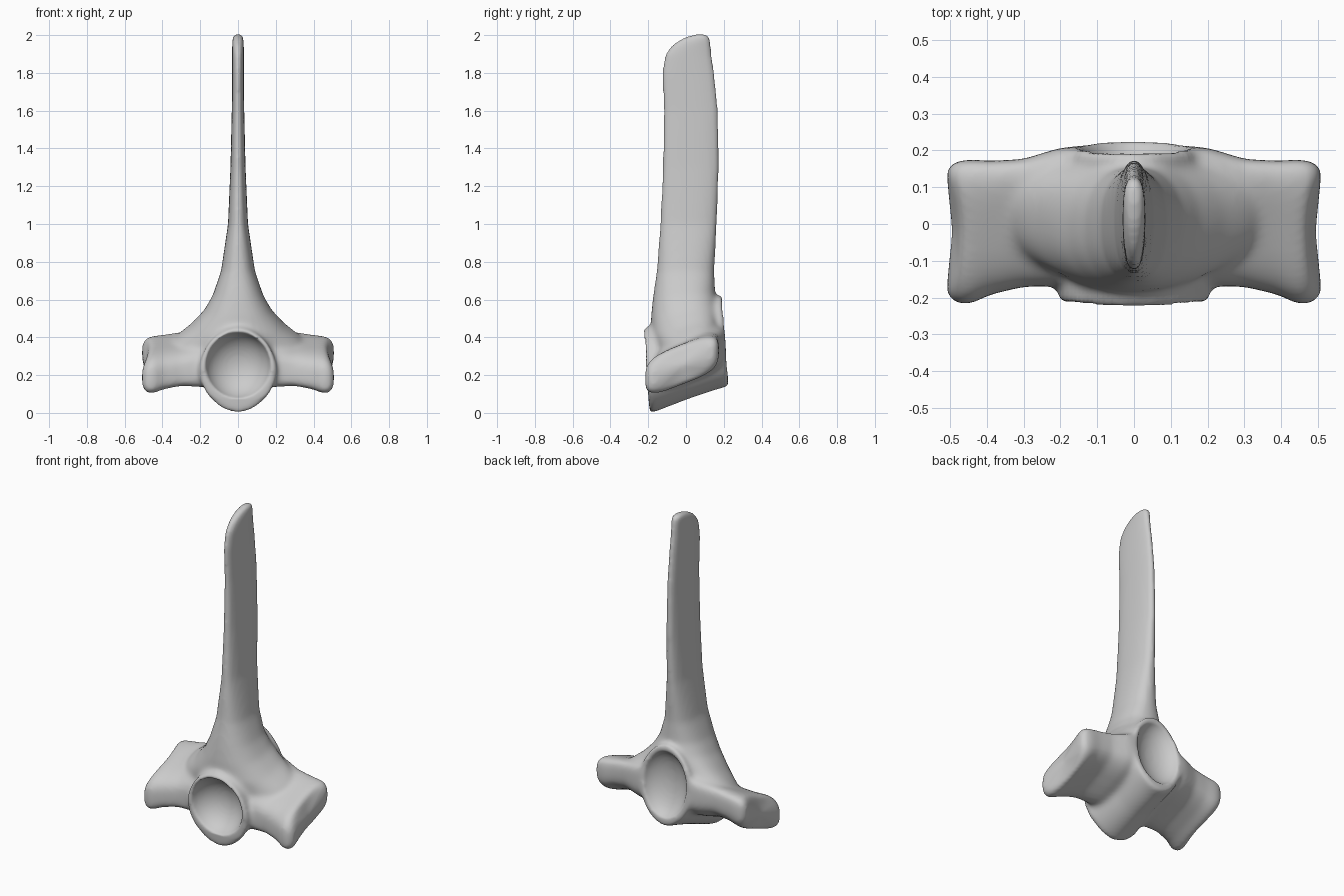
import bpy, bmesh
from math import cos, sin, pi
from mathutils import Vector

if "Cube" in bpy.data.objects:
    bpy.data.objects.remove(bpy.data.objects["Cube"])

bone = bpy.data.materials.new("bone grey")
bone.use_nodes = True
colour = (0.6, 0.6, 0.6, 1)
bone.diffuse_color = colour
bone.node_tree.nodes["Principled BSDF"].inputs["Base Color"].default_value = colour


def spow(v, p):
    return abs(v) ** p * (1 if v >= 0 else -1)


def ring(centre, u, v, p=1.0, n=40):
    """Superellipse outline spanned by the half axes u and v."""
    c, u, v = Vector(centre), Vector(u), Vector(v)
    angles = [2 * pi * i / n for i in range(n)]
    return [c + u * spow(cos(a), p) + v * spow(sin(a), p) for a in angles]


def loft(bm, rings):
    """Closed skin through a row of outlines."""
    loops = [[bm.verts.new(co) for co in r] for r in rings]
    n = len(loops[0])
    for a, b in zip(loops, loops[1:]):
        for i in range(n):
            j = (i + 1) % n
            bm.faces.new((a[i], a[j], b[j], b[i]))
    for loop in (loops[0], loops[-1]):
        mid = bm.verts.new(sum((v.co for v in loop), Vector()) / n)
        for i in range(n):
            bm.faces.new((loop[i], loop[(i + 1) % n], mid))


def fuse(obj, iterations):
    """Merge overlapping skins and soften the joins."""
    remesh = obj.modifiers.new(f"fuse {iterations}", 'REMESH')
    remesh.mode = 'VOXEL'
    remesh.voxel_size = 0.011
    soften = obj.modifiers.new(f"soften {iterations}", 'SMOOTH')
    soften.factor = 0.5
    soften.iterations = iterations


bm = bmesh.new()

# Central drum, rising towards the back: y, centre z, half width, half height
drum = [(-0.21, 0.222, 0.21, 0.225), (-0.17, 0.235, 0.2, 0.225),
        (0, 0.3, 0.18, 0.225), (0.15, 0.36, 0.185, 0.235),
        (0.208, 0.385, 0.18, 0.245)]
loft(bm, [ring((0, y, z), (w, 0, 0), (0, -0.018, h), 1.08) for y, z, w, h in drum])

# Tall spine, its flared base tipped forwards: z, front y, back y, half width, tip
spine = [(0.3, -0.15, 0.17, 0.38, 0.07), (0.4, -0.16, 0.18, 0.325, 0.065),
         (0.46, -0.185, 0.18, 0.25, 0.055), (0.54, -0.185, 0.17, 0.18, 0.03),
         (0.62, -0.175, 0.155, 0.135, 0.01), (0.75, -0.155, 0.15, 0.09, 0),
         (1, -0.138, 0.165, 0.053, 0), (1.3, -0.126, 0.178, 0.04, 0),
         (1.6, -0.122, 0.175, 0.033, 0), (1.8, -0.132, 0.155, 0.031, 0),
         (1.9, -0.115, 0.14, 0.031, 0), (1.95, -0.075, 0.135, 0.031, 0),
         (1.985, -0.02, 0.13, 0.03, 0), (2.004, 0.04, 0.12, 0.025, 0)]
loft(bm, [ring((0, (f + b) / 2, z), (w, 0, 0), (0, (b - f) / 2, tip), 0.85)
          for z, f, b, w, tip in spine])

# Side wings: x, centre y and z, half length y, rise z, half thickness, end hollow
wing = [(0.08, 0.025, 0.31, 0.185, 0.07, 0.14, 0),
        (0.2, 0.02, 0.295, 0.188, 0.07, 0.12, 0),
        (0.3, 0.003, 0.285, 0.174, 0.075, 0.098, 0),
        (0.39, -0.01, 0.27, 0.182, 0.075, 0.1, 0),
        (0.45, -0.022, 0.255, 0.198, 0.075, 0.108, 0),
        (0.485, -0.022, 0.252, 0.193, 0.075, 0.105, 0.015),
        (0.51, -0.02, 0.252, 0.17, 0.075, 0.08, 0.035)]
for side in (1, -1):
    rings = []
    for x, y, z, length, rise, thick, hollow in wing:
        outline = ring((x, y, z), (0, length, rise), (0, 0, thick), 0.55)
        for co in outline:
            co.x = side * (co.x - hollow * (1 - ((co.y - y) / length) ** 2))
        rings.append(outline)
    loft(bm, rings)

bmesh.ops.recalc_face_normals(bm, faces=bm.faces)
mesh = bpy.data.meshes.new("vertebra")
bm.to_mesh(mesh)
bm.free()
vertebra = bpy.data.objects.new("vertebra", mesh)
bpy.context.collection.objects.link(vertebra)
mesh.materials.append(bone)
fuse(vertebra, 14)

# Hollow sockets in the front and back of the drum
sockets = [("front_socket", (0, -0.24, 0.25), (0.175, 0.15, 0.178), 0.05),
           ("back_socket", (0, 0.23, 0.39), (0.15, 0.1, 0.205), 0.06)]
cutters = []
for name, place, size, tilt in sockets:
    bpy.ops.mesh.primitive_uv_sphere_add(segments=40, ring_count=24, location=place)
    cutter = bpy.context.object
    cutter.name = name
    cutter.scale = size
    cutter.rotation_euler.x = tilt
    cutter.hide_render = True
    cutter.data.materials.append(bone)
    cut = vertebra.modifiers.new(name, 'BOOLEAN')
    cut.operation = 'DIFFERENCE'
    cut.object = cutter
    cutters.append(cutter)
fuse(vertebra, 4)

bpy.ops.object.select_all(action='DESELECT')
vertebra.select_set(True)
bpy.context.view_layer.objects.active = vertebra
for name in [m.name for m in vertebra.modifiers]:
    bpy.ops.object.modifier_apply(modifier=name)
for cutter in cutters:
    bpy.data.objects.remove(cutter)
bpy.ops.object.shade_smooth_by_angle(angle=0.9)
